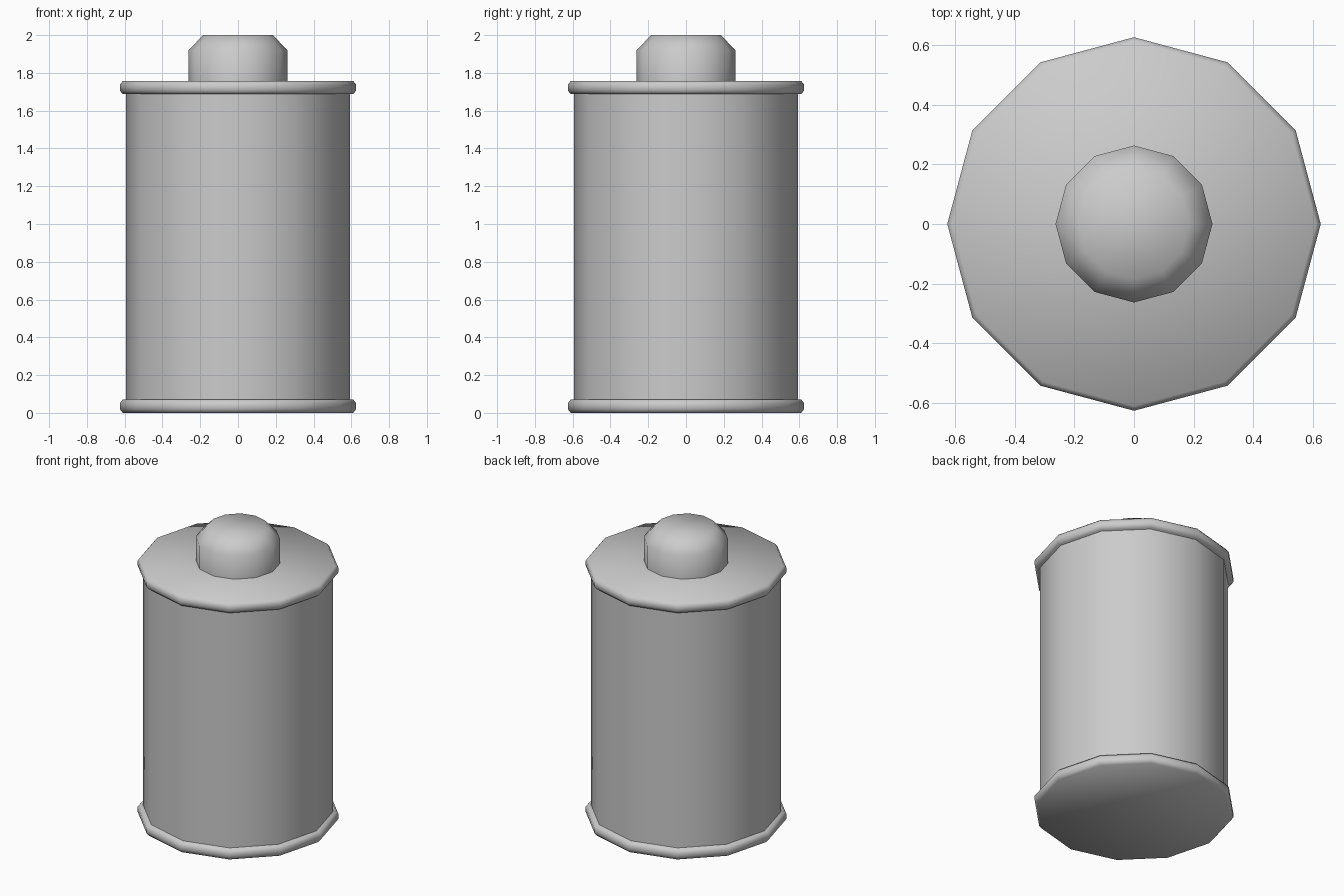
import bpy, bmesh, math

if "Cube" in bpy.data.objects:
    bpy.data.objects.remove(bpy.data.objects["Cube"])

SIDES = 12


def lathe(name, profile):
    """Closed 12-sided solid of revolution from (radius, z) points, bottom to top."""
    bm = bmesh.new()
    rings = []
    for r, z in profile:
        rings.append([bm.verts.new((r * math.cos(2 * math.pi * i / SIDES),
                                    r * math.sin(2 * math.pi * i / SIDES), z))
                      for i in range(SIDES)])
    for a, b in zip(rings, rings[1:]):
        for i in range(SIDES):
            j = (i + 1) % SIDES
            bm.faces.new((a[i], a[j], b[j], b[i]))
    bm.faces.new(rings[0][::-1])
    bm.faces.new(rings[-1])
    mesh = bpy.data.meshes.new(name)
    bm.to_mesh(mesh)
    bm.free()
    obj = bpy.data.objects.new(name, mesh)
    bpy.context.collection.objects.link(obj)
    bpy.context.view_layer.objects.active = obj
    obj.select_set(True)
    bpy.ops.object.shade_smooth_by_angle(angle=math.radians(60))
    obj.select_set(False)
    return obj


def rim(name, z0, z1):
    """Disc with small bevels on its outer edge."""
    b = 0.02
    return lathe(name, [(0.61, z0), (0.626, z0 + b), (0.626, z1 - b), (0.61, z1)])


# Main cylinder
lathe("body", [(0.593, 0.05), (0.593, 1.71)])

# End rims
rim("bottom_rim", 0.0, 0.071)
rim("top_rim", 1.687, 1.757)

# Chamfered terminal on top
lathe("top_terminal", [(0.263, 1.74), (0.263, 1.918), (0.185, 2.0)])
